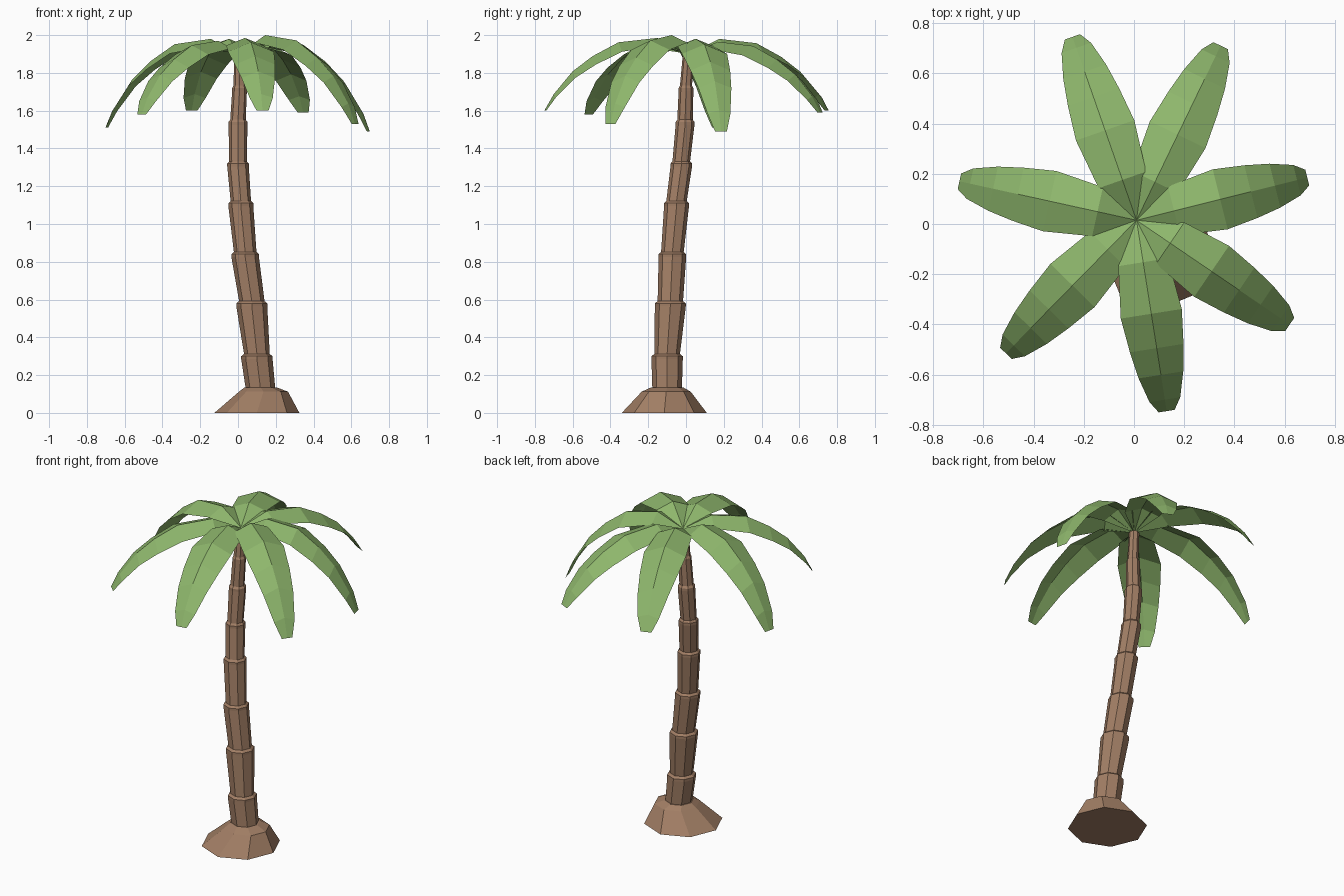
import bpy, bmesh, math
from mathutils import Vector

if "Cube" in bpy.data.objects:
    bpy.data.objects.remove(bpy.data.objects["Cube"])


def material(name, color):
    m = bpy.data.materials.new(name)
    m.diffuse_color = (*color, 1)
    m.use_nodes = True
    m.node_tree.nodes["Principled BSDF"].inputs["Base Color"].default_value = m.diffuse_color
    return m


BARK = material("bark", (0.36, 0.21, 0.13))
LEAF = material("leaf", (0.27, 0.47, 0.15))


def finish(name, bm, mat):
    mesh = bpy.data.meshes.new(name)
    bm.to_mesh(mesh)
    bm.free()
    mesh.materials.append(mat)
    obj = bpy.data.objects.new(name, mesh)
    bpy.context.collection.objects.link(obj)


def tube(name, rings, sides=8):
    """Closed faceted tube through rings of (x, y, z, radius)."""
    bm = bmesh.new()
    loops = []
    for x, y, z, r in rings:
        loops.append([bm.verts.new((x + r * math.cos(math.tau * i / sides),
                                    y + r * math.sin(math.tau * i / sides), z))
                      for i in range(sides)])
    for a, b in zip(loops, loops[1:]):
        for i in range(sides):
            j = (i + 1) % sides
            bm.faces.new((a[i], a[j], b[j], b[i]))
    bm.faces.new(loops[0][::-1])
    bm.faces.new(loops[-1])
    finish(name, bm, BARK)


# Flared root mound
tube("root_mound", [(0.10, -0.115, 0, 0.225), (0.135, -0.105, 0.112, 0.13),
                    (0.12, -0.10, 0.135, 0.085)])

# Trunk: each section widens to a collar, then steps in
collars = [(0.10, -0.10, 0.30, 0.083), (0.073, -0.083, 0.58, 0.082),
           (0.038, -0.072, 0.84, 0.073), (0.015, -0.05, 1.11, 0.066),
           (0.0, -0.025, 1.32, 0.057), (0.0, -0.005, 1.54, 0.05),
           (0.008, 0.0, 1.72, 0.039), (0.01, 0.012, 1.90, 0.03)]
rings = [(0.12, -0.10, 0.12, 0.078)]
for x, y, z, r in collars:
    rings += [(x, y, z - 0.015, r), (x, y, z, r), (x, y, z + 0.012, r * 0.82)]
tube("trunk", rings[:-1])

# Fronds: ridged leaf strips arching out from the crown
# columns: fraction of length, height between tip and peak, half width, ridge depth
PROFILE = [(0.22, 1.0, 0.10, 0.04), (0.49, 0.94, 0.123, 0.05),
           (0.67, 0.75, 0.108, 0.045), (0.81, 0.54, 0.09, 0.035),
           (0.94, 0.23, 0.062, 0.02), (1.0, 0.0, 0.032, 0.0)]
CROWN = Vector((0.01, 0.015, 1.9))


def frond(name, tip, peak):
    bm = bmesh.new()
    out = Vector((tip[0], tip[1], 0)) - Vector((CROWN.x, CROWN.y, 0))
    side = Vector((-out.y, out.x, 0)).normalized()
    root = bm.verts.new(CROWN)
    prev = None
    for t, h, w, d in PROFILE:
        mid = Vector((CROWN.x, CROWN.y, 0)) + out * t
        mid.z = tip[2] + h * (peak - tip[2])
        drop = Vector((0, 0, d))
        row = [bm.verts.new(p) for p in (mid + side * w - drop, mid, mid - side * w - drop)]
        for i in range(2):
            if prev:
                bm.faces.new((prev[i], prev[i + 1], row[i + 1], row[i]))
            else:
                bm.faces.new((root, row[i + 1], row[i]))
        prev = row
    bmesh.ops.recalc_face_normals(bm, faces=bm.faces)
    if sum(f.normal.z for f in bm.faces) < 0:
        bmesh.ops.reverse_faces(bm, faces=bm.faces)
    finish(name, bm, LEAF)


tips = [((0.69, 0.185, 1.49), 1.98), ((0.62, -0.40, 1.53), 2.0),
        ((0.13, -0.745, 1.60), 1.985), ((-0.51, -0.515, 1.58), 1.97),
        ((-0.695, 0.17, 1.51), 1.98), ((-0.245, 0.745, 1.60), 1.98),
        ((0.345, 0.71, 1.59), 1.965)]
for n, (tip, peak) in enumerate(tips, 1):
    frond(f"frond_{n}", tip, peak)
